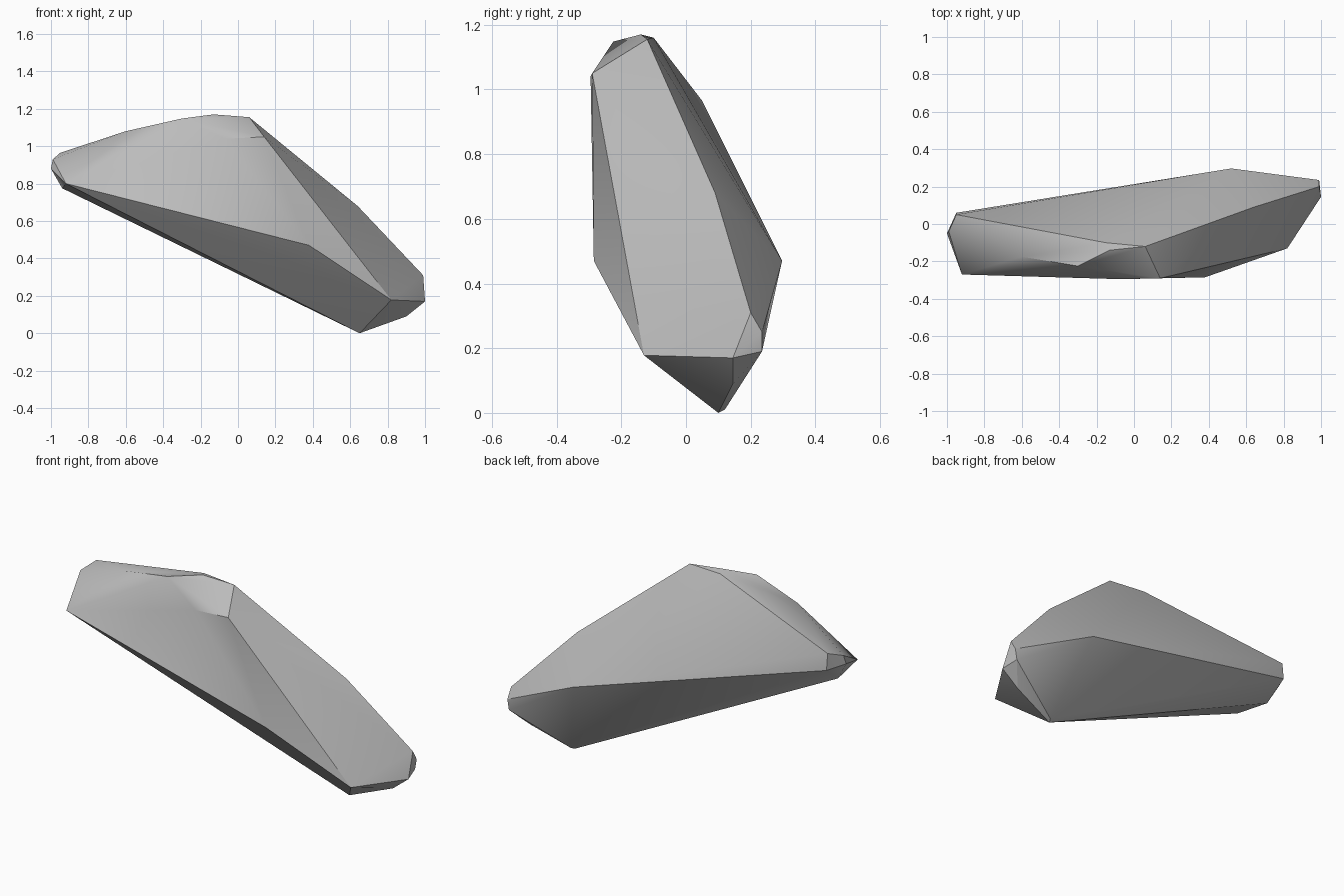
import bpy
import bmesh
from math import radians

# Remove the default cube if present
default_cube = bpy.data.objects.get("Cube")
if default_cube is not None:
    bpy.data.objects.remove(default_cube, do_unlink=True)


def make_material(name, colour):
    material = bpy.data.materials.new(name)
    material.use_nodes = True
    material.diffuse_color = colour
    for node in material.node_tree.nodes:
        if node.type == "BSDF_PRINCIPLED":
            node.inputs["Base Color"].default_value = colour
            node.inputs["Roughness"].default_value = 0.8
    return material


def hull_object(name, corner_groups, material):
    """Wrap a tight convex skin around the corners of a chipped stone."""
    bm = bmesh.new()
    for group in corner_groups:
        for corner in group:
            bm.verts.new(corner)
    result = bmesh.ops.convex_hull(bm, input=bm.verts[:])
    leftovers = set(result["geom_interior"]) | set(result["geom_unused"])
    loose = [item for item in leftovers
             if isinstance(item, bmesh.types.BMVert) and item.is_valid]
    bmesh.ops.delete(bm, geom=loose, context="VERTS")
    bmesh.ops.recalc_face_normals(bm, faces=bm.faces[:])
    mesh = bpy.data.meshes.new(name)
    bm.to_mesh(mesh)
    bm.free()
    mesh.materials.append(material)
    stone = bpy.data.objects.new(name, mesh)
    bpy.context.collection.objects.link(stone)
    return stone


# High blunt tip on the right-hand side
upper_tip = [
    (-1, -.05, .88), (-.99, -.04, .93), (-.95, .05, .965),
    (-.95, .06, .87), (-.92, -.27, .8), (-.94, -.06, .775),
]

# Crest running along the top
crest = [
    (-.6, -.175, 1.08), (-.3, -.225, 1.148), (-.13, -.14, 1.17),
    (-.15, -.1, 1.16), (.06, -.12, 1.155), (.14, -.29, 1.05),
]

# Broad corners of the front, back and sloping shoulder
flanks = [
    (.38, -.285, .47), (-.07, -.295, 1.04),
    (.52, .297, .47), (.64, .09, .68),
]

# Low chipped tip on the left-hand side
lower_tip = [
    (.99, .2, .31), (.99, .235, .25), (.98, .235, .19),
    (1, .145, .17), (.9, .145, .09), (.82, -.13, .178),
    (.65, .1, 0), (.66, .12, .01),
]

stone_grey = make_material("stone grey", (.5, .5, .5, 1))
rock = hull_object("rock", [upper_tip, crest, flanks, lower_tip], stone_grey)

# Soft facets with crisp main ridges
bpy.ops.object.select_all(action="DESELECT")
rock.select_set(True)
bpy.context.view_layer.objects.active = rock
bpy.ops.object.shade_smooth_by_angle(angle=radians(30))
